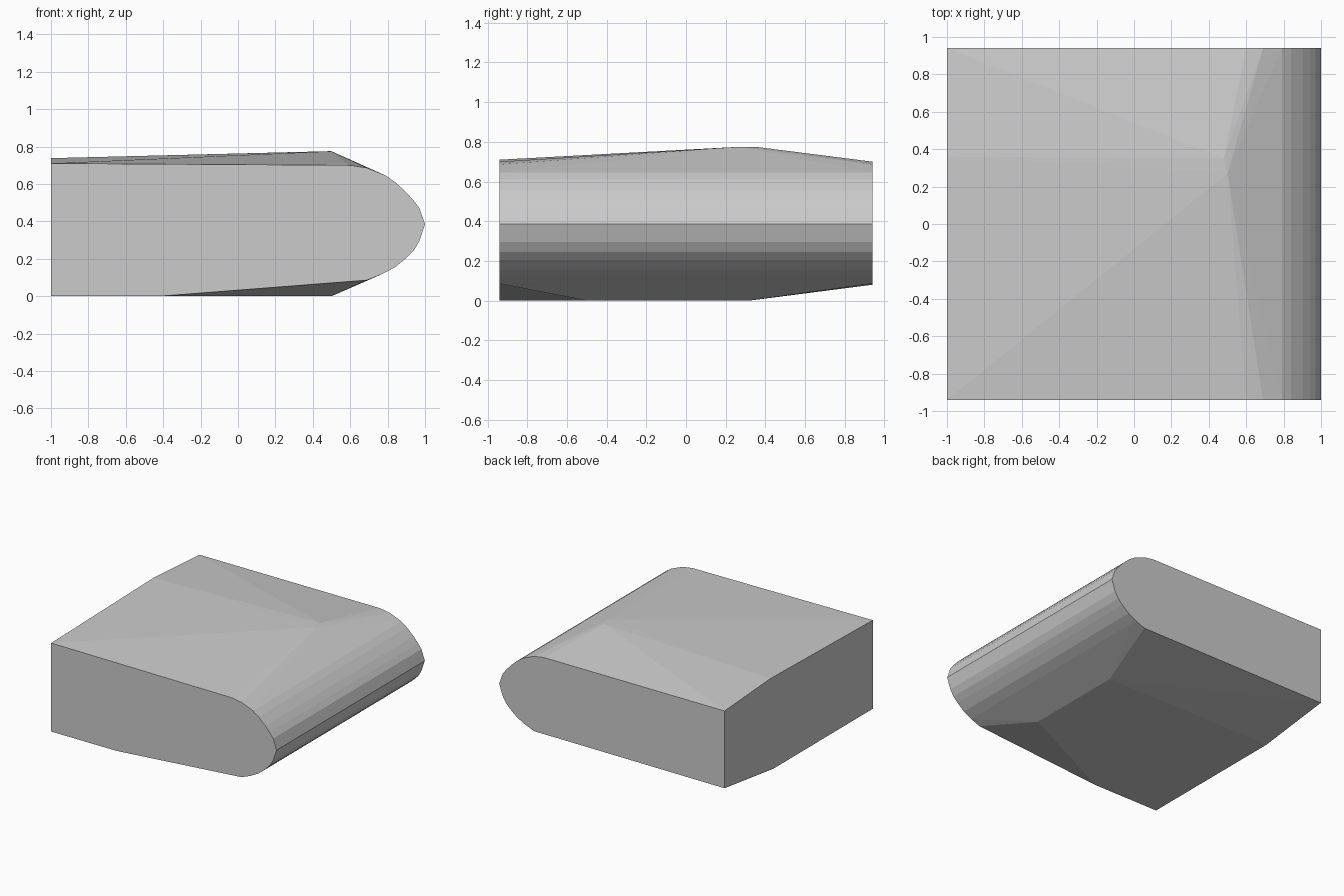
import bpy, bmesh, math

if "Cube" in bpy.data.objects:
    bpy.data.objects.remove(bpy.data.objects["Cube"])

grey = bpy.data.materials.new("light_grey")
grey.diffuse_color = (0.6, 0.6, 0.6, 1)
grey.use_nodes = True
grey.node_tree.nodes["Principled BSDF"].inputs["Base Color"].default_value = grey.diffuse_color

HALF_DEPTH = 0.94

# Rounded nose section (x, z), shared by both ends
nose = [(0.60, 0.70), (0.69, 0.686), (0.79, 0.645), (0.84, 0.61), (0.90, 0.555),
        (0.94, 0.51), (0.97, 0.47), (1.0, 0.385), (0.97, 0.295), (0.94, 0.245),
        (0.90, 0.205), (0.84, 0.155), (0.77, 0.118), (0.69, 0.086)]

points = [(x, s * HALF_DEPTH, z) for s in (-1, 1) for x, z in nose]

# Square end: corners and ridge points
points += [(-1, -HALF_DEPTH, 0.71), (-1, 0.36, 0.738), (-1, HALF_DEPTH, 0.70),
           (-1, -HALF_DEPTH, 0), (-1, 0.32, 0), (-1, HALF_DEPTH, 0.08)]

# Crown of the top, and edges of the flat base
points += [(0.5, 0.27, 0.775), (0.48, 0.35, 0.775),
           (-0.42, -HALF_DEPTH, 0), (0.5, -0.5, 0), (0.5, 0.32, 0)]

# Wrap the sections into one faceted block
bm = bmesh.new()
for p in points:
    bm.verts.new(p)
hull = bmesh.ops.convex_hull(bm, input=bm.verts[:])
loose = [v for v in bm.verts if not v.link_faces]
bmesh.ops.delete(bm, geom=loose, context='VERTS')
bmesh.ops.dissolve_limit(bm, angle_limit=math.radians(0.3),
                         verts=bm.verts[:], edges=bm.edges[:])
bmesh.ops.recalc_face_normals(bm, faces=bm.faces[:])

mesh = bpy.data.meshes.new("rounded_block")
bm.to_mesh(mesh)
bm.free()
mesh.materials.append(grey)
block = bpy.data.objects.new("rounded_block", mesh)
bpy.context.collection.objects.link(block)
